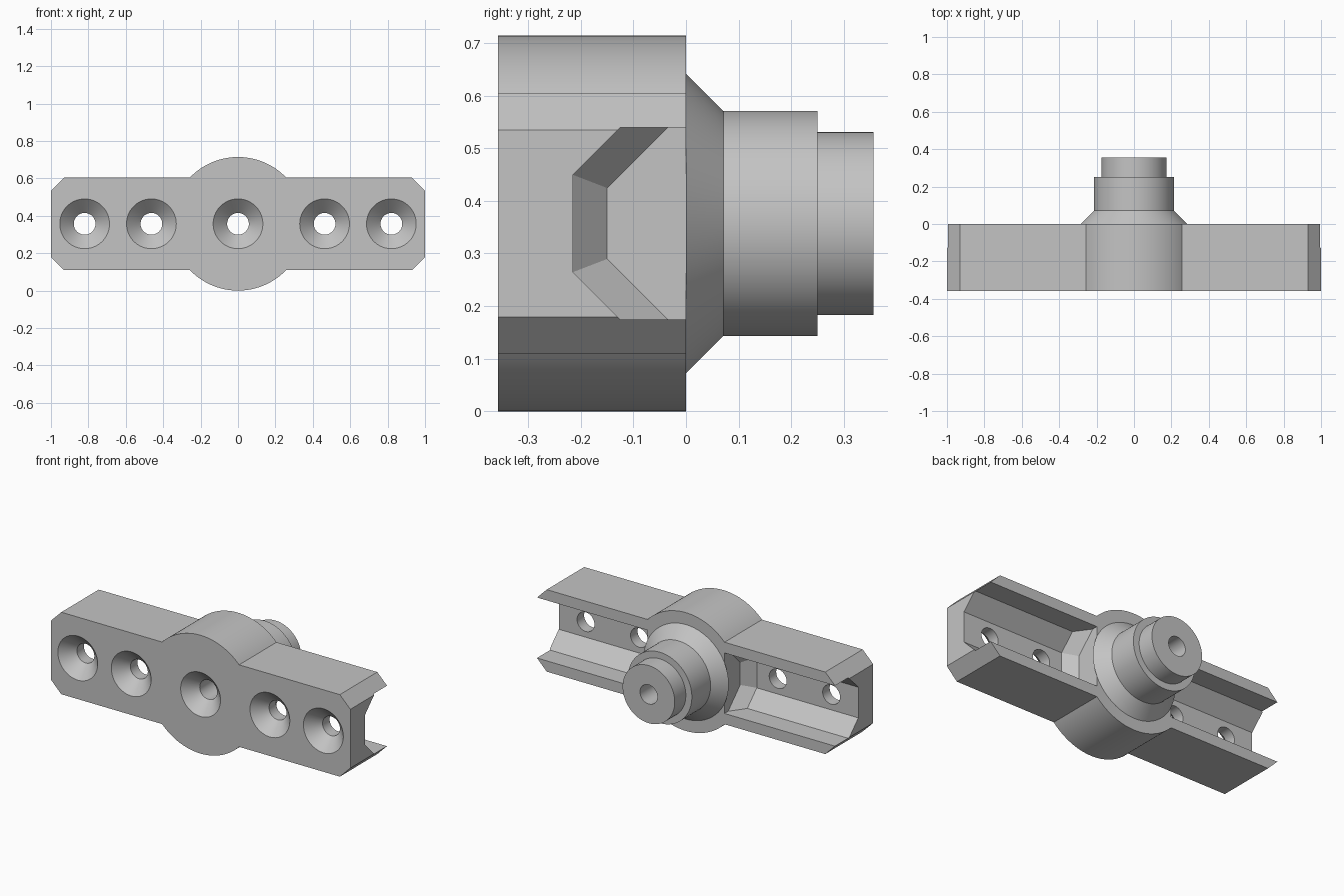
import bpy, bmesh, math
from mathutils import Vector

CZ = 0.357      # height of the main axis, also hub radius and bar depth
HALF = 0.2475   # half height of the bar
CHAMFER = 0.07
BORE = 0.058
SEGS = 96

if "Cube" in bpy.data.objects:
    bpy.data.objects.remove(bpy.data.objects["Cube"], do_unlink=True)

grey = bpy.data.materials.new("plain grey")
grey.use_nodes = True
colour = (0.55, 0.55, 0.55, 1)
grey.diffuse_color = colour
grey.node_tree.nodes["Principled BSDF"].inputs["Base Color"].default_value = colour


def loft(name, rings, closed=False):
    """Skin a list of equal-sized point rings; cap the ends or close the loop."""
    bm = bmesh.new()
    loops = [[bm.verts.new(p) for p in ring] for ring in rings]
    pairs = list(zip(loops, loops[1:]))
    if closed:
        pairs.append((loops[-1], loops[0]))
    else:
        bm.faces.new(loops[0])
        bm.faces.new(loops[-1])
    for a, b in pairs:
        for i in range(len(a)):
            j = (i + 1) % len(a)
            bm.faces.new((a[i], a[j], b[j], b[i]))
    bmesh.ops.recalc_face_normals(bm, faces=bm.faces)
    mesh = bpy.data.meshes.new(name)
    bm.to_mesh(mesh)
    bm.free()
    mesh.materials.append(grey)
    obj = bpy.data.objects.new(name, mesh)
    bpy.context.collection.objects.link(obj)
    return obj


def lathe(name, profile, x=0, closed=False):
    """Turn a (radius, y) profile about a y-parallel axis."""
    angles = [math.tau * i / SEGS for i in range(SEGS)]
    rings = [[(x + r * math.cos(a), y, CZ + r * math.sin(a)) for a in angles]
             for r, y in profile]
    return loft(name, rings, closed)


def activate(obj):
    bpy.ops.object.select_all(action='DESELECT')
    obj.select_set(True)
    bpy.context.view_layer.objects.active = obj


def cut(obj, cutter):
    cutter.hide_render = True
    activate(obj)
    mod = obj.modifiers.new("cut", 'BOOLEAN')
    mod.operation = 'DIFFERENCE'
    mod.solver = 'EXACT'
    mod.object = cutter
    bpy.ops.object.modifier_apply(modifier=mod.name)
    bpy.data.objects.remove(cutter, do_unlink=True)


# Bar with chamfered corners and a round hub, extruded front to back
start = math.asin(HALF / CZ)
steps = 40
arc = [start + (math.pi - 2 * start) * i / steps for i in range(steps + 1)]
upper = [(1, HALF - CHAMFER), (1 - CHAMFER, HALF)]
upper += [(CZ * math.cos(a), CZ * math.sin(a)) for a in arc]
upper += [(CHAMFER - 1, HALF), (-1, HALF - CHAMFER)]
outline = upper + [(-x, -z) for x, z in upper]
body = loft("bar_and_hub", [[(x, y, CZ + z) for x, z in outline] for y in (-CZ, 0)])

# Open channels in the back, with a chamfered inner end beside the hub
outer = [(0.05, 0.1825), (-0.125, 0.1825), (-0.215, 0.0925)]
inner = [(0.05, 0.1825), (-0.035, 0.1825), (-0.15, 0.0675)]
for side in (1, -1):
    rings = []
    for x, half in ((0.257, inner), (0.322, outer), (1.1, outer)):
        section = half + [(y, -h) for y, h in reversed(half)]
        rings.append([(side * x, y, CZ + h) for y, h in section])
    cut(body, loft("channel_cutter", rings))

# Countersunk screw holes
for x in (-0.82, -0.463, 0, 0.463, 0.82):
    cut(body, lathe("hole_cutter", [(0.153, -CZ - 0.02), (BORE, -CZ + 0.075),
                                    (BORE, 0.08)], x))

# Stepped, bored boss on the back
boss = lathe("stepped_boss", [(BORE, 0), (0.285, 0), (0.214, 0.071), (0.214, 0.25),
                              (0.174, 0.25), (0.174, 0.356), (BORE, 0.356)], closed=True)

for obj in (body, boss):
    activate(obj)
    bpy.ops.object.shade_smooth_by_angle(angle=math.radians(25))
